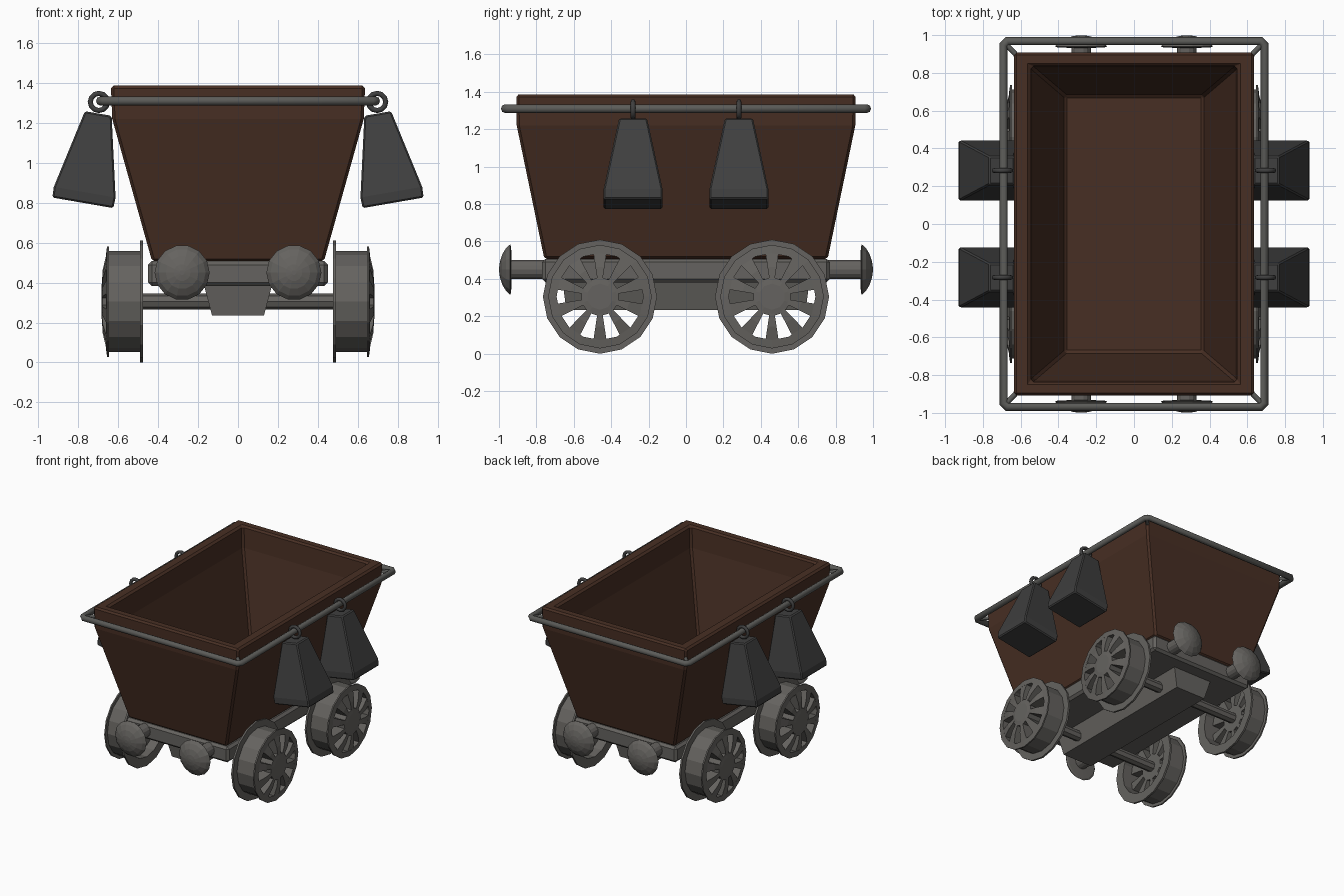
import bpy, bmesh, math
from mathutils import Matrix, Vector

if "Cube" in bpy.data.objects:
    bpy.data.objects.remove(bpy.data.objects["Cube"])


def material(name, color):
    m = bpy.data.materials.new(name)
    m.diffuse_color = (*color, 1)
    m.use_nodes = True
    m.node_tree.nodes["Principled BSDF"].inputs["Base Color"].default_value = m.diffuse_color
    return m


RUST = material("rust_brown", (0.064, 0.028, 0.017))
STEEL = material("worn_steel", (0.130, 0.124, 0.115))
RAIL = material("rail_grey", (0.105, 0.105, 0.098))
IRON = material("dark_iron", (0.050, 0.050, 0.050))


def finish(name, bm, mat, matrix=Matrix(), bevel=0):
    bmesh.ops.recalc_face_normals(bm, faces=bm.faces)
    bm.transform(matrix)
    mesh = bpy.data.meshes.new(name)
    bm.to_mesh(mesh)
    bm.free()
    mesh.materials.append(mat)
    ob = bpy.data.objects.new(name, mesh)
    bpy.context.collection.objects.link(ob)
    if bevel:
        b = ob.modifiers.new("bevel", 'BEVEL')
        b.width, b.segments, b.limit_method = bevel, 1, 'ANGLE'
        b.angle_limit = math.radians(35)
    return ob


def skin(bm, rings, closed=False):
    """Bridge equal rings of points; cap both ends unless closed."""
    vs = [[bm.verts.new(p) for p in r] for r in rings]
    n = len(vs[0])
    pairs = list(zip(vs, vs[1:])) + ([(vs[-1], vs[0])] if closed else [])
    for a, b in pairs:
        for i in range(n):
            j = (i + 1) % n
            bm.faces.new((a[i], a[j], b[j], b[i]))
    if not closed:
        bm.faces.new(vs[0])
        bm.faces.new(vs[-1])


def rect_stack(name, levels, mat, matrix=Matrix(), bevel=0):
    """Stacked rectangles given as (half x, half y, z)."""
    bm = bmesh.new()
    skin(bm, [[(-x, -y, z), (x, -y, z), (x, y, z), (-x, y, z)] for x, y, z in levels])
    return finish(name, bm, mat, matrix, bevel)


def lathe(bm, profile, n, closed=False):
    """Revolve (height, radius) points around z."""
    skin(bm, [[(r * math.cos(math.tau * i / n), r * math.sin(math.tau * i / n), h)
               for i in range(n)] for h, r in profile], closed)


def tube(name, points, radius, mat, cyclic=False):
    cu = bpy.data.curves.new(name, 'CURVE')
    cu.dimensions = '3D'
    cu.bevel_depth, cu.bevel_resolution, cu.use_fill_caps = radius, 2, True
    sp = cu.splines.new('POLY')
    sp.points.add(len(points) - 1)
    for p, co in zip(sp.points, points):
        p.co = (*co, 1)
    sp.use_cyclic_u = cyclic
    cu.materials.append(mat)
    ob = bpy.data.objects.new(name, cu)
    bpy.context.collection.objects.link(ob)
    bpy.ops.object.select_all(action='DESELECT')
    ob.select_set(True)
    bpy.context.view_layer.objects.active = ob
    bpy.ops.object.convert(target='MESH')


# Hopper: outer wall, rim, inner wall and floor in one skin
rect_stack("tub", [(.43, .757, .505), (.63, .905, 1.22), (.637, .907, 1.387),
                   (.547, .837, 1.387), (.535, .825, 1.22), (.368, .682, .57)],
           RUST, bevel=.014)

# Chassis slab and tapered keel beneath it
rect_stack("chassis", [(.45, .77, .382), (.45, .77, .507)], STEEL, bevel=.018)
rect_stack("keel", [(.13, .64, .235), (.17, .66, .385)], STEEL)

# Wheels, built with the axle along local z, then turned outward
WHEEL_Z, WHEEL_Y = .305, .46
for side, sname in ((1, "right"), (-1, "left")):
    for end, ename in ((-1, "front"), (1, "back")):
        bm = bmesh.new()
        # flanged rim
        lathe(bm, [(.475, .305), (.49, .305), (.49, .252), (.645, .252), (.645, .277),
                   (.656, .277), (.662, .232), (.475, .232)], 16, True)
        # hub
        lathe(bm, [(.55, .105), (.68, .105), (.685, .07)], 10)
        # ten wedge spokes
        for k in range(10):
            a = math.tau * k / 10
            rings = []
            for r, top in ((.09, .682), (.16, .678), (.242, .659)):
                lo, hi = a - .15, a + .15
                rings.append([(r * math.cos(t), r * math.sin(t), h) for t, h in
                              ((lo, .55), (hi, .55), (hi, top), (lo, top))])
            skin(bm, rings)
        turn = Matrix.Rotation(side * math.pi / 2, 4, 'Y')
        finish(f"{ename}_{sname}_wheel", bm, STEEL,
               Matrix.Translation((0, end * WHEEL_Y, WHEEL_Z)) @ turn)

for end, ename in ((-1, "front"), (1, "back")):
    # Axle
    bm = bmesh.new()
    lathe(bm, [(-.6, .04), (.6, .04)], 8)
    finish(f"{ename}_axle", bm, STEEL, Matrix.Translation((0, end * WHEEL_Y, WHEEL_Z))
           @ Matrix.Rotation(math.pi / 2, 4, 'Y'))
    # Mushroom buffers
    for side, sname in ((1, "right"), (-1, "left")):
        bm = bmesh.new()
        lathe(bm, [(.74, .052), (.932, .052), (.935, .125), (.94, .138), (.962, .118),
                   (.983, .082), (.995, .042), (.999, .012)], 14)
        finish(f"{ename}_{sname}_buffer", bm, STEEL, Matrix.Translation((side * .28, 0, .45))
               @ Matrix.Rotation(-end * math.pi / 2, 4, 'X'))

# Rail around the hopper, with chamfered corners and corner struts
RX, RY, RZ, C = .69, .968, 1.31, .02
rail = []
for sx, sy in ((1, 1), (-1, 1), (-1, -1), (1, -1)):
    pts = [(sx * RX, sy * (RY - C), RZ), (sx * (RX - C), sy * RY, RZ)]
    rail += pts if sx == sy else pts[::-1]
    tube("rail_strut", [(sx * .61, sy * .88, RZ), (sx * .685, sy * .96, RZ)], .014, RAIL)
tube("rail", rail, .023, RAIL, True)

# Hanging weights, each on a ring around the rail
for side, sname in ((1, "right"), (-1, "left")):
    for y in (-.283, .283):
        tube(f"{sname}_weight_ring",
             [(side * .697 + .043 * math.cos(math.tau * i / 12), y,
               1.305 + .043 * math.sin(math.tau * i / 12)) for i in range(12)],
             .013, IRON, True)
        rect_stack(f"{sname}_weight", [(.155, .157, -.454), (.157, .158, -.40), (.068, .075, 0)],
                   IRON, Matrix.Translation((side * .70, y, 1.247))
                   @ Matrix.Rotation(math.radians(-9.8 * side), 4, 'Y'), bevel=.008)
